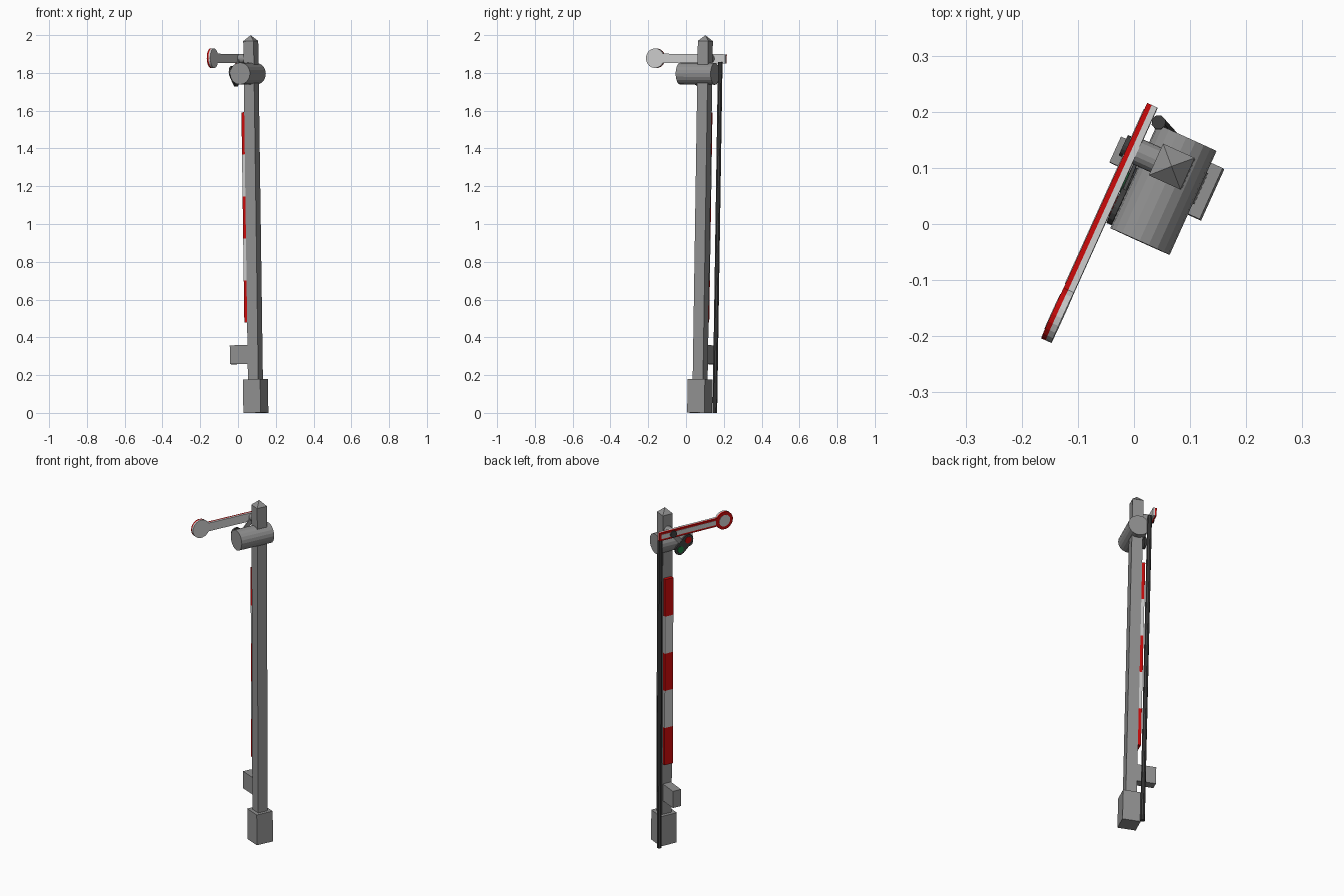
import bpy, bmesh, math
from mathutils import Matrix, Vector

if "Cube" in bpy.data.objects:
    bpy.data.objects.remove(bpy.data.objects["Cube"])

# Local frame: arm points along +x, its face looks along -y. The whole signal is
# turned about z and leans slightly.
TURN = Matrix.Rotation(math.radians(-114.3), 4, 'Z')
LEAN = Vector((0, 0, 1)).rotation_difference(Vector((-0.0138, 0.0154, 1))).to_matrix().to_4x4()
PLACE = Matrix.Translation((0.0945, 0.072, 0)) @ LEAN @ TURN


def material(name, rgb):
    m = bpy.data.materials.new(name)
    m.diffuse_color = (*rgb, 1)
    m.use_nodes = True
    m.node_tree.nodes["Principled BSDF"].inputs["Base Color"].default_value = m.diffuse_color
    return m


GREY = material("grey_paint", (0.28, 0.28, 0.28))
RED = material("red_paint", (0.6, 0.003, 0.003))
WHITE = material("white_paint", (0.85, 0.85, 0.85))
BLACK = material("black_iron", (0.05, 0.05, 0.05))
GREEN = material("green_glass", (0.01, 0.2, 0.05))


def finish(name, bm, mat=GREY):
    bmesh.ops.recalc_face_normals(bm, faces=bm.faces)
    bm.transform(PLACE)
    me = bpy.data.meshes.new(name)
    bm.to_mesh(me)
    bm.free()
    ob = bpy.data.objects.new(name, me)
    bpy.context.collection.objects.link(ob)
    me.materials.append(mat)
    return ob


def box(name, x, y, z, mat=GREY):
    bm = bmesh.new()
    bmesh.ops.create_cube(bm, size=1)
    for v in bm.verts:
        v.co = [a + (b - a) * (c + 0.5) for (a, b), c in zip((x, y, z), v.co)]
    return finish(name, bm, mat)


def prism(name, pts, y0, y1, mat=GREY):
    """Extrude an (x, z) outline from y0 to y1."""
    bm = bmesh.new()
    face = bm.faces.new([bm.verts.new((x, y0, z)) for x, z in pts])
    ext = bmesh.ops.extrude_face_region(bm, geom=[face])
    for v in ext["geom"]:
        if isinstance(v, bmesh.types.BMVert):
            v.co.y = y1
    return finish(name, bm, mat)


def circle(cx, cz, r, n=16):
    return [(cx + r * math.cos(math.tau * i / n), cz + r * math.sin(math.tau * i / n)) for i in range(n)]


def hull_plate(name, pts, y0, y1, mat):
    """Flat plate around all the given (x, z) points."""
    bm = bmesh.new()
    for y in (y0, y1):
        for x, z in pts:
            bm.verts.new((x, y, z))
    bmesh.ops.convex_hull(bm, input=bm.verts)
    bmesh.ops.delete(bm, geom=[v for v in bm.verts if not v.link_faces], context='VERTS')
    bmesh.ops.dissolve_limit(bm, angle_limit=0.01, verts=bm.verts, edges=bm.edges)
    return finish(name, bm, mat)


def cylinder(name, center, r, length, axis, n, mat=GREY):
    bm = bmesh.new()
    rot = {'X': Matrix.Rotation(math.pi / 2, 4, 'Y'), 'Z': Matrix()}[axis]
    bmesh.ops.create_cone(bm, cap_ends=True, segments=n, radius1=r, radius2=r, depth=length,
                          matrix=Matrix.Translation(center) @ rot)
    return finish(name, bm, mat)


# Base block and post
box("base_block", (-0.05, 0.05), (-0.05, 0.05), (0, 0.178))
box("post", (-0.03, 0.03), (-0.03, 0.03), (0.17, 1.968))

# Pyramid cap
bm = bmesh.new()
bmesh.ops.create_cone(bm, cap_ends=True, segments=4, radius1=0.031 * math.sqrt(2), radius2=0, depth=0.032,
                      matrix=Matrix.Translation((0, 0, 1.984)) @ Matrix.Rotation(math.pi / 4, 4, 'Z'))
finish("post_cap", bm)

# Box near the foot of the post
box("foot_box", (-0.025, 0.025), (-0.135, -0.02), (0.26, 0.36))

# Red and white striped board
for i in range(5):
    z = 0.48 + i * 0.2225
    box(f"board_stripe_{i + 1}", (-0.026, 0.026), (-0.048, -0.028), (z, z + 0.2225), WHITE if i % 2 else RED)

# Lamp drum across the post
cylinder("lamp_drum", (0.042, 0, 1.796), 0.058, 0.203, 'X', 20)

# Semaphore arm: white back plate, red front plate, white inlays
AZ, DX, DR, HH = 1.877, 0.322, 0.052, 0.024


def arm_outline():
    a = math.asin(HH / DR)
    n = 18
    arc = [math.pi + a + (math.tau - 2 * a) * i / n for i in range(n + 1)]
    return [(-0.086, AZ + HH), (-0.086, AZ - HH)] + \
           [(DX + DR * math.cos(t), AZ + DR * math.sin(t)) for t in arc]


prism("arm_back", arm_outline(), -0.079, -0.068, WHITE)
prism("arm_front", arm_outline(), -0.088, -0.079, RED)
box("arm_inlay", (-0.074, DX - DR - 0.002), (-0.0895, -0.086), (AZ - 0.013, AZ + 0.013), WHITE)
prism("disc_inlay", circle(DX, AZ, 0.034, 20), -0.0895, -0.086, WHITE)

# Pivot stub and bolt
prism("pivot_stub", circle(0, AZ, 0.024), -0.069, -0.02)
prism("pivot_bolt", circle(0, AZ, 0.02), -0.096, -0.085, BLACK)

# Spectacle frame hanging from the pivot by a hanger, with two lenses
lenses = {"red_lens": (0.106, 1.806, RED), "green_lens": (0.058, 1.76, GREEN)}
frame = [p for x, z, _ in lenses.values() for p in circle(x, z, 0.032)]
hull_plate("spectacle_frame", frame, -0.068, -0.058, BLACK)
hull_plate("spectacle_hanger", circle(0.008, 1.867, 0.014) + circle(0.075, 1.79, 0.014), -0.066, -0.06, GREY)
for name, (x, z, mat) in lenses.items():
    prism(name, circle(x, z, 0.019), -0.071, -0.06, mat)

# Operating rod down to the ground
cylinder("operating_rod", (-0.063, -0.056, 0.93), 0.013, 1.86, 'Z', 8, BLACK)
